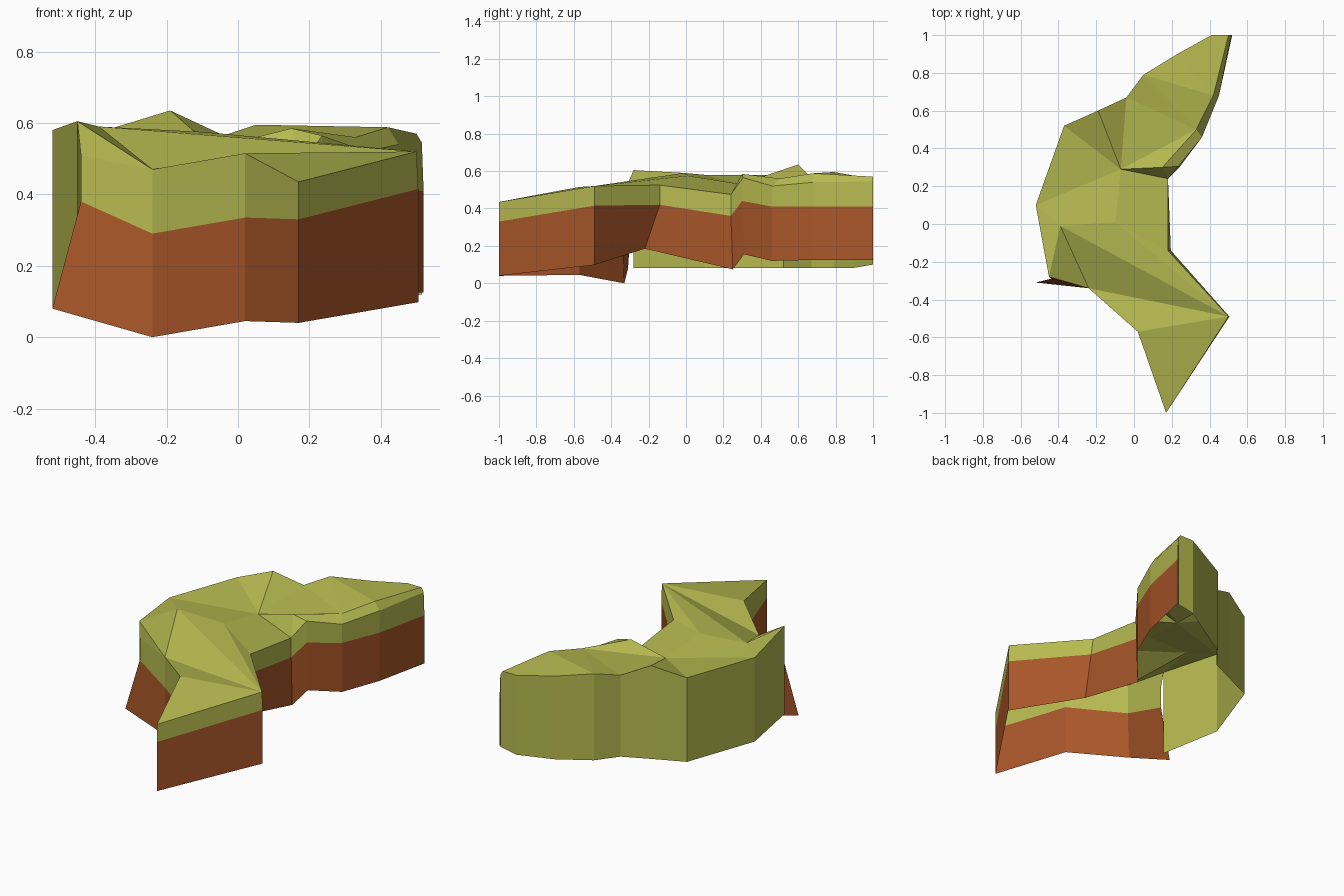
import bpy
from mathutils import Vector

if "Cube" in bpy.data.objects:
    bpy.data.objects.remove(bpy.data.objects["Cube"])


def material(name, rgb):
    m = bpy.data.materials.new(name)
    m.diffuse_color = (*rgb, 1)
    m.use_nodes = True
    m.node_tree.nodes["Principled BSDF"].inputs["Base Color"].default_value = m.diffuse_color
    return m


grass = material("olive grass", (0.47, 0.49, 0.08))
dirt = material("rust dirt", (0.40, 0.095, 0.022))


def build(name, pts, faces, mat):
    me = bpy.data.meshes.new(name)
    me.from_pydata(pts, [], faces)
    me.materials.append(mat)
    me.update()
    ob = bpy.data.objects.new(name, me)
    bpy.context.collection.objects.link(ob)
    return ob


def wall(name, upper, lower, mat):
    """Strip of quads between two rows of points, facing outwards."""
    n = len(upper)
    faces = [(n + i, n + i + 1, i + 1, i) for i in range(n - 1)]
    return build(name, list(upper) + list(lower), faces, mat)


# Cliff side stations: grass lip top, lip bottom, dirt foot
cliff = [
    ((-.44, -.29, .51), (-.44, -.29, .38), (-.52, -.31, .08)),
    ((-.24, -.34, .47), (-.24, -.34, .29), (-.24, -.33, .0)),
    ((.02, -.57, .515), (.02, -.57, .335), (.02, -.57, .045)),
    ((.17, -1, .435), (.17, -1, .33), (.17, -1, .04)),
    ((.50, -.49, .52), (.505, -.49, .415), (.505, -.49, .098)),
    ((.18, -.14, .525), (.195, -.14, .42), (.17, -.22, .185)),
    ((.18, .24, .475), (.18, .24, .36), (.18, .25, .075)),
    ((.235, .305, .565), (.24, .30, .44), (.24, .31, .155)),
    ((.36, .46, .52), (.36, .46, .41), (.36, .46, .12)),
    ((.45, .68, .54), (.45, .68, .41), (.45, .68, .125)),
    ((.515, 1, .545), (.52, 1, .41), (.52, 1, .125)),
]
# Bevelled inner rim of the rear ledge
rim = [(.15, .30, .585), (.33, .50, .56), (.42, .68, .588), (.50, 1, .57)]
# Plain grassy back, from the rear end round to the left side
back = [(.41, 1, .57), (.23, .90, .575), (.05, .79, .595), (-.04, .67, .565),
        (-.19, .60, .635), (-.37, .52, .58), (-.52, .10, .58), (-.45, -.28, .605)]
# Points inside the top surface
inner = [(-.39, -.01, .59), (-.10, .01, .575), (-.07, .29, .53)]

lip_top, lip_low, foot = zip(*cliff)

wall("grass_lip", lip_top, lip_low, grass)
wall("dirt_cliff", lip_low, foot, dirt)
back_row = [cliff[-1][0]] + back
wall("grass_back", back_row,
     [(x, y, (.12, .10)[i] if i < 2 else .083) for i, (x, y, z) in enumerate(back_row)], grass)

# Faceted grass top: F = cliff lip, R = rim, B = back, I = inner
pts, index = [], {}
for key, row in (("F", lip_top), ("R", rim), ("B", back), ("I", inner)):
    for i, p in enumerate(row):
        index[f"{key}{i}"] = len(pts)
        pts.append(p)

layout = """B7 F0 F1, B7 F1 I0, B7 I0 B6, I0 F1 F4, F1 F2 F4, F2 F3 F4,
I0 F4 I1, I1 F4 F5, I1 F5 F6, I1 F6 I2, I0 I1 I2, B6 I0 I2, B6 I2 B5,
B5 I2 B4, B4 I2 B3, I2 F6 R0, F6 F7 R0, I2 R0 R1, I2 R1 B3, B3 R1 B2,
B2 R1 R2, B2 R2 B1, B1 R2 B0, B0 R2 R3, B0 R3 F10,
R0 F7 F8 R1, R1 F8 F9 R2, R2 F9 F10 R3"""
faces = []
for item in layout.split(","):
    f = [index[k] for k in item.split()]
    a, b, c = (Vector(pts[i]) for i in f[:3])
    faces.append(f if (b - a).cross(c - a).z >= 0 else f[::-1])
build("grass_top", pts, faces, grass)
